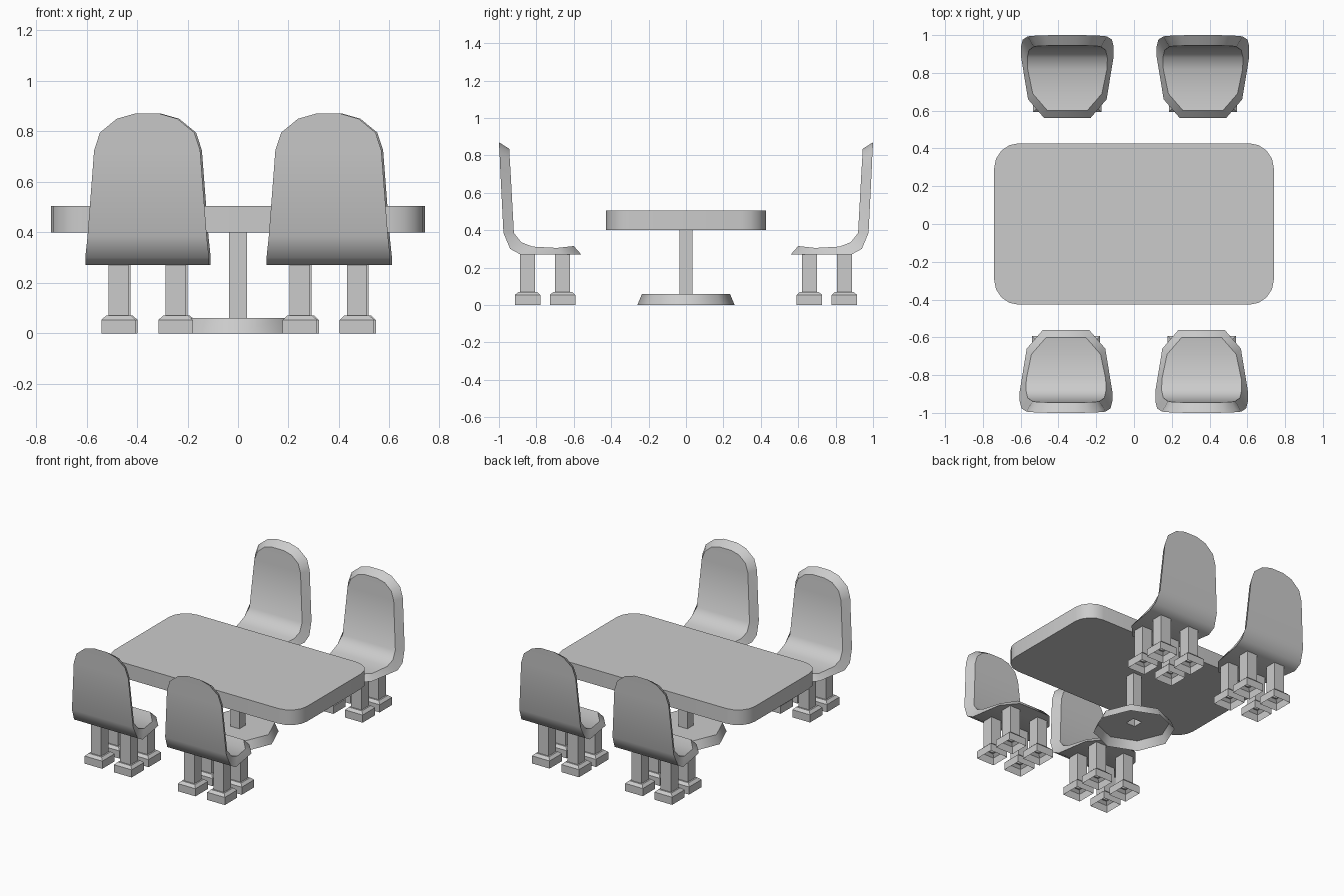
import bpy, bmesh, math

cube = bpy.data.objects.get("Cube")
if cube:
    bpy.data.objects.remove(cube, do_unlink=True)

grey = bpy.data.materials.new("light_grey")
grey.use_nodes = True
GREY = (0.6, 0.6, 0.6, 1)
grey.diffuse_color = GREY
grey.node_tree.nodes["Principled BSDF"].inputs["Base Color"].default_value = GREY


def finish(bm, name, location=(0, 0, 0), turn=0, angle=50):
    """Turn a bmesh into a shaded object."""
    bmesh.ops.recalc_face_normals(bm, faces=bm.faces)
    mesh = bpy.data.meshes.new(name)
    bm.to_mesh(mesh)
    bm.free()
    mesh.materials.append(grey)
    ob = bpy.data.objects.new(name, mesh)
    bpy.context.collection.objects.link(ob)
    ob.location = location
    ob.rotation_euler.z = turn
    bpy.ops.object.select_all(action='DESELECT')
    ob.select_set(True)
    bpy.context.view_layer.objects.active = ob
    bpy.ops.object.shade_smooth_by_angle(angle=math.radians(angle))
    return ob


def bridge(bm, a, b, closed=True):
    """Join two rows of vertices with quads."""
    n = len(a)
    for i in range(n if closed else n - 1):
        j = (i + 1) % n
        bm.faces.new((a[i], a[j], b[j], b[i]))


def square(bm, half, z):
    return [bm.verts.new((x * half, y * half, z))
            for x, y in ((-1, -1), (1, -1), (1, 1), (-1, 1))]


def tube(bm, profile):
    """Open square tube through (half width, height) pairs."""
    rings = [square(bm, *p) for p in profile]
    for a, b in zip(rings, rings[1:]):
        bridge(bm, a, b)
    return rings


# Table top: rounded rectangle slab
def table_top(hx, hy, radius, z0, z1, steps=4):
    bm = bmesh.new()
    outline = []
    for k, (sx, sy) in enumerate(((1, 1), (-1, 1), (-1, -1), (1, -1))):
        for i in range(steps + 1):
            a = math.pi / 2 * (k + i / steps)
            outline.append((sx * (hx - radius) + radius * math.cos(a),
                            sy * (hy - radius) + radius * math.sin(a)))
    low, high = ([bm.verts.new((x, y, z)) for x, y in outline] for z in (z0, z1))
    bridge(bm, low, high)
    bm.faces.new(low)
    bm.faces.new(high)
    finish(bm, "table_top")


table_top(0.74, 0.427, 0.13, 0.4, 0.505)

# Table column: square open tube
bm = bmesh.new()
tube(bm, [(0.035, 0.06), (0.035, 0.4)])
finish(bm, "table_column")

# Table base: hollow octagonal foot, open below and under the column
bm = bmesh.new()
bottom, top = ([bm.verts.new((r * math.cos(i * math.pi / 4), r * math.sin(i * math.pi / 4), z))
                for i in range(8)] for r, z in ((0.26, 0), (0.235, 0.06)))
bridge(bm, bottom, top)
hole = square(bm, 0.035, 0.06)
for i in range(4):
    # each hole corner lies between two axis vertices of the octagon
    corner, after = hole[i], hole[(i + 1) % 4]
    k = (5 + 2 * i) % 8
    bm.faces.new((top[k], top[(k + 1) % 8], after, corner))
    bm.faces.new((top[(k + 1) % 8], top[(k + 2) % 8], after))
finish(bm, "table_base")

# Chair shell: (y, z, half width) from the top of the back to the seat front
OUTER = [(-1, .87, .05), (-.999, .85, .12), (-.996, .795, .187),
         (-.993, .725, .21), (-.976, .385, .236), (-.94, .3, .245),
         (-.885, .27, .245), (-.66, .27, .208), (-.56, .27, .122)]
INNER = [(-.945, .835, .045), (-.944, .82, .105), (-.942, .775, .157),
         (-.938, .715, .178), (-.92, .385, .203), (-.88, .335, .212),
         (-.82, .312, .21), (-.69, .305, .183), (-.6, .315, .105)]
CENTRE_Y = -0.78


def chair_shell(name, location, turn):
    bm = bmesh.new()
    sides = {}
    for key, rows in (("outer", OUTER), ("inner", INNER)):
        left, right = ([bm.verts.new((s * w, y - CENTRE_Y, z)) for y, z, w in rows]
                       for s in (1, -1))
        bridge(bm, left, right, closed=False)
        sides[key] = left + right[::-1]
    bridge(bm, sides["outer"], sides["inner"])
    finish(bm, name, location, turn)


# Chair leg: square post flaring into a hollow stepped foot
LEG = [(0.068, 0), (0.068, 0.053), (0.05, 0.07), (0.04, 0.07), (0.04, 0.27)]


def chair(prefix, x, facing):
    turn = 0 if facing < 0 else math.pi
    chair_shell(prefix + "_chair_shell", (x, -facing * CENTRE_Y, 0), turn)
    for side, dx in (("left", 0.113), ("right", -0.113)):
        for end, y in (("rear", 0.847), ("front", 0.66)):
            bm = bmesh.new()
            tube(bm, LEG)
            finish(bm, f"{prefix}_chair_{end}_{side}_leg",
                   (x - facing * dx, facing * y, 0), angle=30)


chair("front_right", -0.36, -1)
chair("front_left", 0.358, -1)
chair("back_right", -0.353, 1)
chair("back_left", 0.365, 1)
